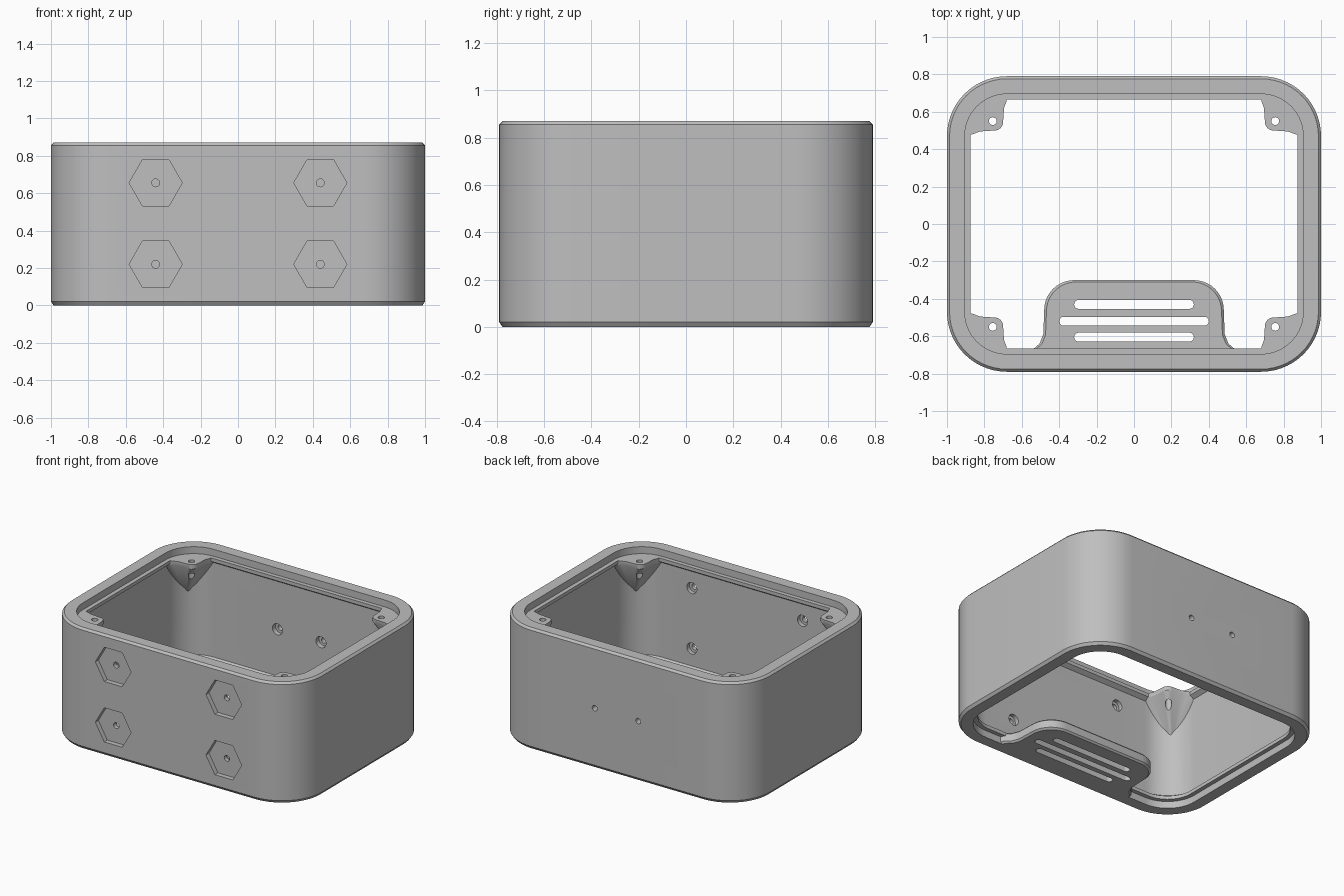
import bpy, bmesh
from math import sin, cos, pi

if "Cube" in bpy.data.objects:
    bpy.data.objects.remove(bpy.data.objects["Cube"])

grey = bpy.data.materials.new("matte_grey")
grey.use_nodes = True
grey.diffuse_color = (0.52, 0.52, 0.52, 1)
grey.node_tree.nodes["Principled BSDF"].inputs["Base Color"].default_value = (0.52, 0.52, 0.52, 1)


def loft(name, rings, closed=False):
    """Skin a list of point rings; cap the ends or join last to first."""
    bm = bmesh.new()
    loops = [[bm.verts.new(p) for p in ring] for ring in rings]
    pairs = list(zip(loops, loops[1:]))
    if closed:
        pairs.append((loops[-1], loops[0]))
    else:
        bm.faces.new(loops[0])
        bm.faces.new(loops[-1])
    for a, b in pairs:
        n = len(a)
        for i in range(n):
            j = (i + 1) % n
            bm.faces.new((a[i], a[j], b[j], b[i]))
    bmesh.ops.recalc_face_normals(bm, faces=bm.faces)
    mesh = bpy.data.meshes.new(name)
    bm.to_mesh(mesh)
    bm.free()
    mesh.materials.append(grey)
    obj = bpy.data.objects.new(name, mesh)
    bpy.context.collection.objects.link(obj)
    return obj


def arc(cx, cy, r, start, end, n):
    return [(cx + r * cos(start + (end - start) * i / n),
             cy + r * sin(start + (end - start) * i / n)) for i in range(n + 1)]


def wall_ring(inset, z):
    """Rounded rectangle, inset from the outer wall."""
    pts = []
    for k, (sx, sy) in enumerate(((1, 1), (-1, 1), (-1, -1), (1, -1))):
        pts += arc(sx * 0.68, sy * 0.47, 0.32 - inset, k * pi / 2, (k + 1) * pi / 2, 14)
    return [(x, y, z) for x, y in pts]


def scaled(pts, s, centre, z):
    return [(centre[0] + (x - centre[0]) * s, centre[1] + (y - centre[1]) * s, z) for x, y in pts]


def rod_y(x, z, r, y0, y1, sides=24):
    """Prism along y, for holes and pockets."""
    pts = arc(x, z, r, 0, 2 * pi, sides)[:-1]
    return loft("cutter", [[(a, y, b) for a, b in pts] for y in (y0, y1)])


def combine(target, other, operation):
    mod = target.modifiers.new("combine", "BOOLEAN")
    mod.operation = operation
    mod.solver = "EXACT"
    mod.object = other
    other.hide_render = True
    bpy.context.view_layer.objects.active = target
    bpy.ops.object.modifier_apply(modifier=mod.name)
    bpy.data.objects.remove(other)


# Shell: chamfered outside, lid recess and lip at top, matching lip at the base
profile = [(0, 0.02), (0, 0.855), (0.014, 0.87), (0.095, 0.87), (0.095, 0.82),
           (0.125, 0.82), (0.125, 0.795), (0.095, 0.775), (0.095, 0.095),
           (0.125, 0.075), (0.125, 0.05), (0.095, 0.05), (0.095, 0), (0.014, 0)]
body = loft("enclosure_body", [wall_ring(i, z) for i, z in profile], closed=True)

# Corner screw bosses, tapering down into the corners
edge = ([(0.67, 0.71), (0.682, 0.655), (0.695, 0.62)]
        + arc(0.745, 0.545, 0.045, pi, 1.5 * pi, 6)
        + [(0.82, 0.495), (0.855, 0.483), (0.92, 0.46), (0.90, 0.56), (0.87, 0.66), (0.77, 0.70)])
for sx in (1, -1):
    for sy in (1, -1):
        pts = [(sx * x, sy * y) for x, y in edge]
        root = (sx * 0.87, sy * 0.66)
        rings = [scaled(pts, s, root, z) for s, z in ((1, 0.82), (1, 0.79), (0.1, 0.52))]
        combine(body, loft("screw_boss", rings), "UNION")

# Vented tongue on the base
half = ([(0.57, -0.74), (0.54, -0.67), (0.505, -0.64), (0.485, -0.59)]
        + arc(0.32, -0.46, 0.16, 0, pi / 2, 10))
outline = half + [(-x, y) for x, y in reversed(half)]
rings = [scaled(outline, s, (0, -0.70), z)
         for s, z in ((0.975, 0), (1, 0.012), (1, 0.065), (0.975, 0.078))]
combine(body, loft("vent_tongue", rings), "UNION")

# Vent slots
for y, half_len in ((-0.43, 0.32), (-0.52, 0.40), (-0.605, 0.32)):
    c = half_len - 0.024
    pts = arc(c, y, 0.024, -pi / 2, pi / 2, 8) + arc(-c, y, 0.024, pi / 2, 1.5 * pi, 8)
    combine(body, loft("cutter", [[(a, b, z) for a, b in pts] for z in (-0.1, 0.2)]), "DIFFERENCE")

# Boss screw holes
for sx in (1, -1):
    for sy in (1, -1):
        pts = arc(sx * 0.755, sy * 0.55, 0.021, 0, 2 * pi, 20)[:-1]
        combine(body, loft("cutter", [[(a, b, z) for a, b in pts] for z in (0.5, 0.9)]), "DIFFERENCE")

# Front hexagonal pockets with bolt holes, counterbored inside
for x in (-0.44, 0.44):
    for z in (0.22, 0.655):
        for r, y0, y1, sides in ((0.142, -0.9, -0.755, 6), (0.021, -0.9, -0.6, 24),
                                 (0.04, -0.725, -0.6, 24)):
            combine(body, rod_y(x, z, r, y0, y1, sides), "DIFFERENCE")

# Back bolt holes, counterbored inside
for x in (-0.173, 0.173):
    for r, y0, y1 in ((0.02, 0.6, 0.9), (0.04, 0.6, 0.73)):
        combine(body, rod_y(x, 0.43, r, y0, y1), "DIFFERENCE")

bpy.ops.object.select_all(action="DESELECT")
body.select_set(True)
bpy.context.view_layer.objects.active = body
bpy.ops.object.shade_smooth_by_angle(angle=pi / 6)
